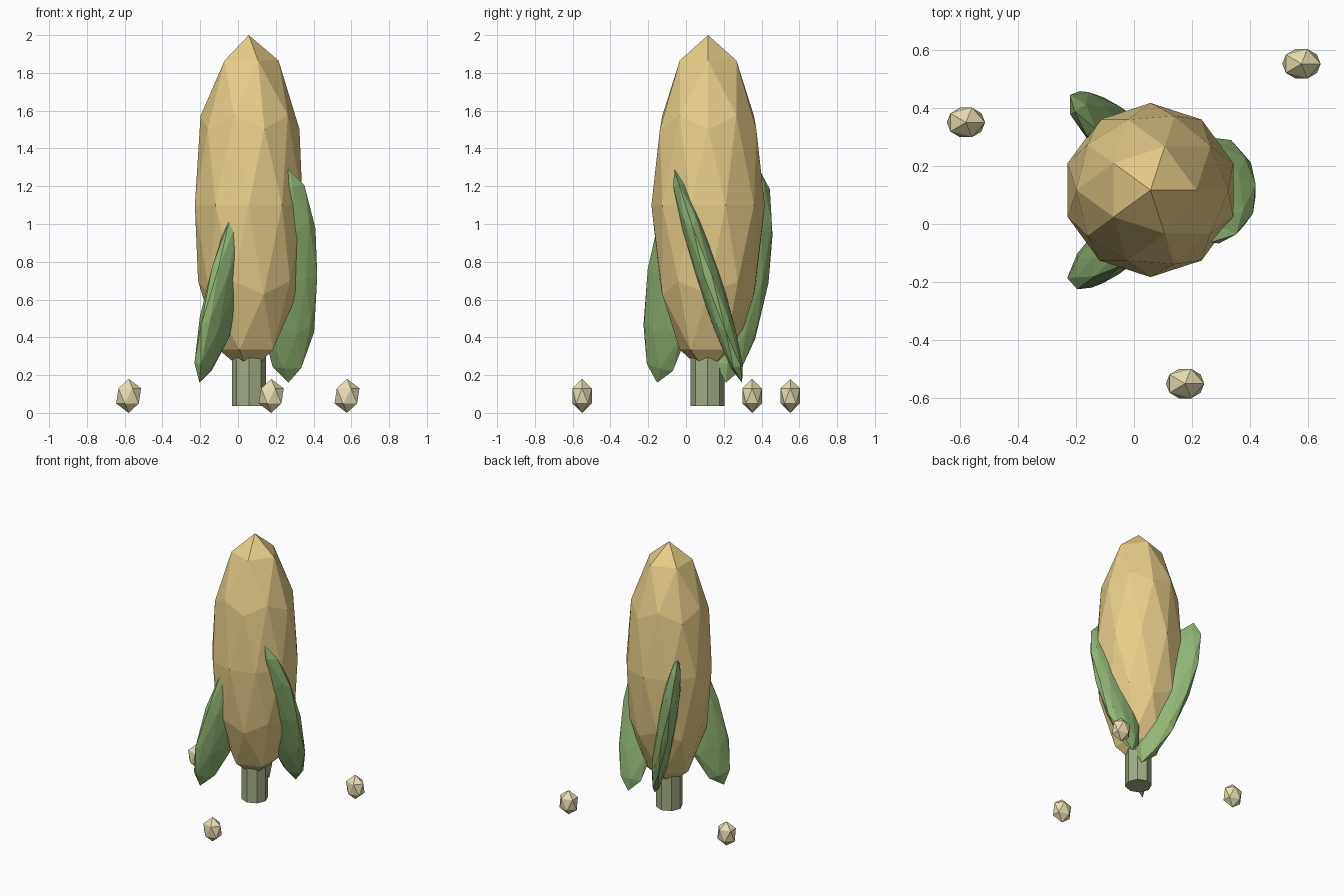
import bpy
from math import cos, sin, radians

if "Cube" in bpy.data.objects:
    bpy.data.objects.remove(bpy.data.objects["Cube"])

CX, CY = 0.057, 0.117  # axis of the cob
TILT = 0.308           # lean of the husk leaves


def material(name, rgb):
    m = bpy.data.materials.new(name)
    m.diffuse_color = (*rgb, 1)
    m.use_nodes = True
    m.node_tree.nodes["Principled BSDF"].inputs["Base Color"].default_value = m.diffuse_color
    return m


def ellipsoid(name, subdiv, loc, scale, mat, rot=(0, 0, 0)):
    bpy.ops.mesh.primitive_ico_sphere_add(subdivisions=subdiv, radius=1, location=loc, rotation=rot)
    ob = bpy.context.object
    ob.name = name
    ob.scale = scale
    ob.data.materials.append(mat)
    return ob


cob_mat = material("cob_yellow", (0.80, 0.62, 0.25))
leaf_mat = material("leaf_green", (0.29, 0.47, 0.18))
stalk_mat = material("stalk_green", (0.36, 0.42, 0.24))
kernel_mat = material("kernel_cream", (0.82, 0.74, 0.45))

# Cob
ellipsoid("cob", 2, (CX, CY, 1.1), (0.3, 0.3, 0.9), cob_mat)

# Stalk, its top buried in the cob
bpy.ops.mesh.primitive_cylinder_add(vertices=8, radius=0.09, depth=0.32, location=(CX, CY - 0.002, 0.197))
stalk = bpy.context.object
stalk.name = "stalk"
stalk.data.materials.append(stalk_mat)

# Three husk leaves around the cob, broad side radial, each leaning its own way
for i in range(3):
    a = radians(120 * i)
    ellipsoid(f"husk_leaf_{i + 1}", 2,
              (CX + 0.21 * cos(a), CY + 0.21 * sin(a), 0.725),
              (0.16, 0.065, 0.593), leaf_mat,
              (TILT * cos(a), TILT * sin(a), a))

# Loose kernels on the ground
for i, (x, y) in enumerate([(-0.579, 0.35), (0.577, 0.552), (0.176, -0.55)]):
    ellipsoid(f"loose_kernel_{i + 1}", 1, (x, y, 0.09), (0.074, 0.06, 0.09), kernel_mat)
